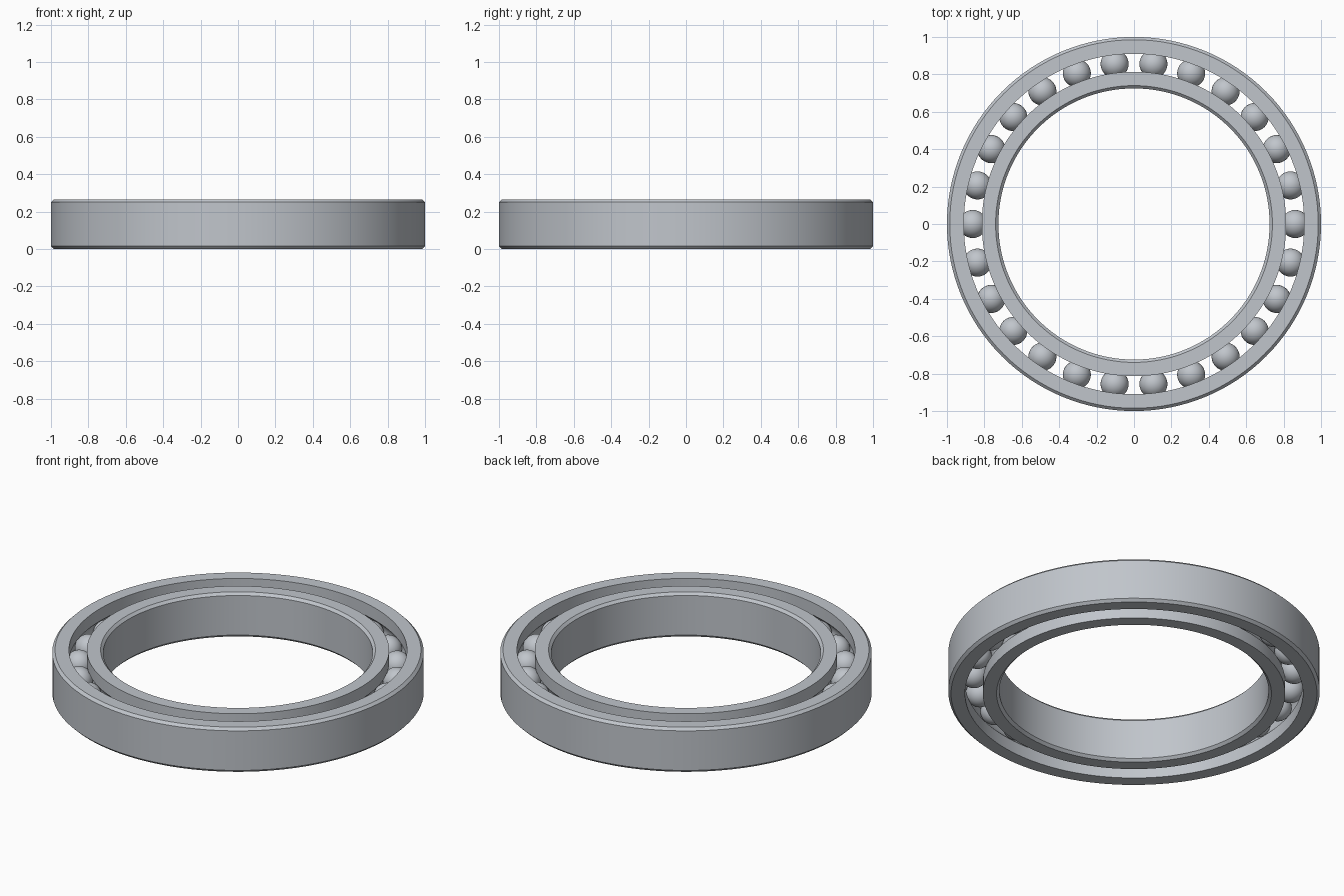
import bpy
import math
from mathutils import Matrix
import bmesh

HEIGHT = 0.265
MID = HEIGHT / 2
CHAMFER = 0.015
PITCH = 0.862          # radius of the circle of balls
BALL = 0.075
GAP = 0.048            # half the gap between the rings
BALLS = 26
SEGMENTS = 128

cube = bpy.data.objects.get("Cube")
if cube:
    bpy.data.objects.remove(cube, do_unlink=True)

steel = bpy.data.materials.new("steel grey")
steel.use_nodes = True
colour = (0.53, 0.56, 0.60, 1)
steel.diffuse_color = colour
steel.node_tree.nodes["Principled BSDF"].inputs["Base Color"].default_value = colour


def finish(bm, name, angle):
    bmesh.ops.recalc_face_normals(bm, faces=bm.faces)
    mesh = bpy.data.meshes.new(name)
    bm.to_mesh(mesh)
    bm.free()
    mesh.materials.append(steel)
    obj = bpy.data.objects.new(name, mesh)
    bpy.context.collection.objects.link(obj)
    bpy.ops.object.select_all(action="DESELECT")
    obj.select_set(True)
    bpy.context.view_layer.objects.active = obj
    bpy.ops.object.shade_smooth_by_angle(angle=math.radians(angle))
    return obj


def race(name, side, wall):
    """Ring with a chamfered wall on one side and a ball groove on the other."""
    face = PITCH + side * GAP
    cut = wall - side * CHAMFER
    groove = BALL + 0.001
    reach = math.acos(GAP / groove)
    arc = [reach * (1 - i / 6) for i in range(13)]
    profile = [(cut, 0), (wall, CHAMFER), (wall, HEIGHT - CHAMFER),
               (cut, HEIGHT), (face, HEIGHT)]
    profile += [(PITCH + side * groove * math.cos(a), MID + groove * math.sin(a))
                for a in arc]
    profile.append((face, 0))

    bm = bmesh.new()
    loops = []
    for s in range(SEGMENTS):
        t = math.tau * s / SEGMENTS
        loops.append([bm.verts.new((r * math.cos(t), r * math.sin(t), z))
                      for r, z in profile])
    count = len(profile)
    for s, a in enumerate(loops):
        b = loops[(s + 1) % SEGMENTS]
        for i in range(count):
            j = (i + 1) % count
            bm.faces.new((a[i], b[i], b[j], a[j]))
    return finish(bm, name, 25)


# Outer and inner races
race("outer_ring", 1, 1.0)
race("inner_ring", -1, 0.725)

# Balls, sharing one mesh
first = None
for k in range(BALLS):
    t = math.tau * k / BALLS
    if first is None:
        bm = bmesh.new()
        bmesh.ops.create_uvsphere(bm, u_segments=32, v_segments=16, radius=BALL)
        first = ball = finish(bm, "ball", 60)
    else:
        ball = bpy.data.objects.new("ball", first.data)
        bpy.context.collection.objects.link(ball)
    ball.name = f"ball_{k + 1}"
    ball.matrix_world = Matrix.Translation(
        (PITCH * math.cos(t), PITCH * math.sin(t), MID))
